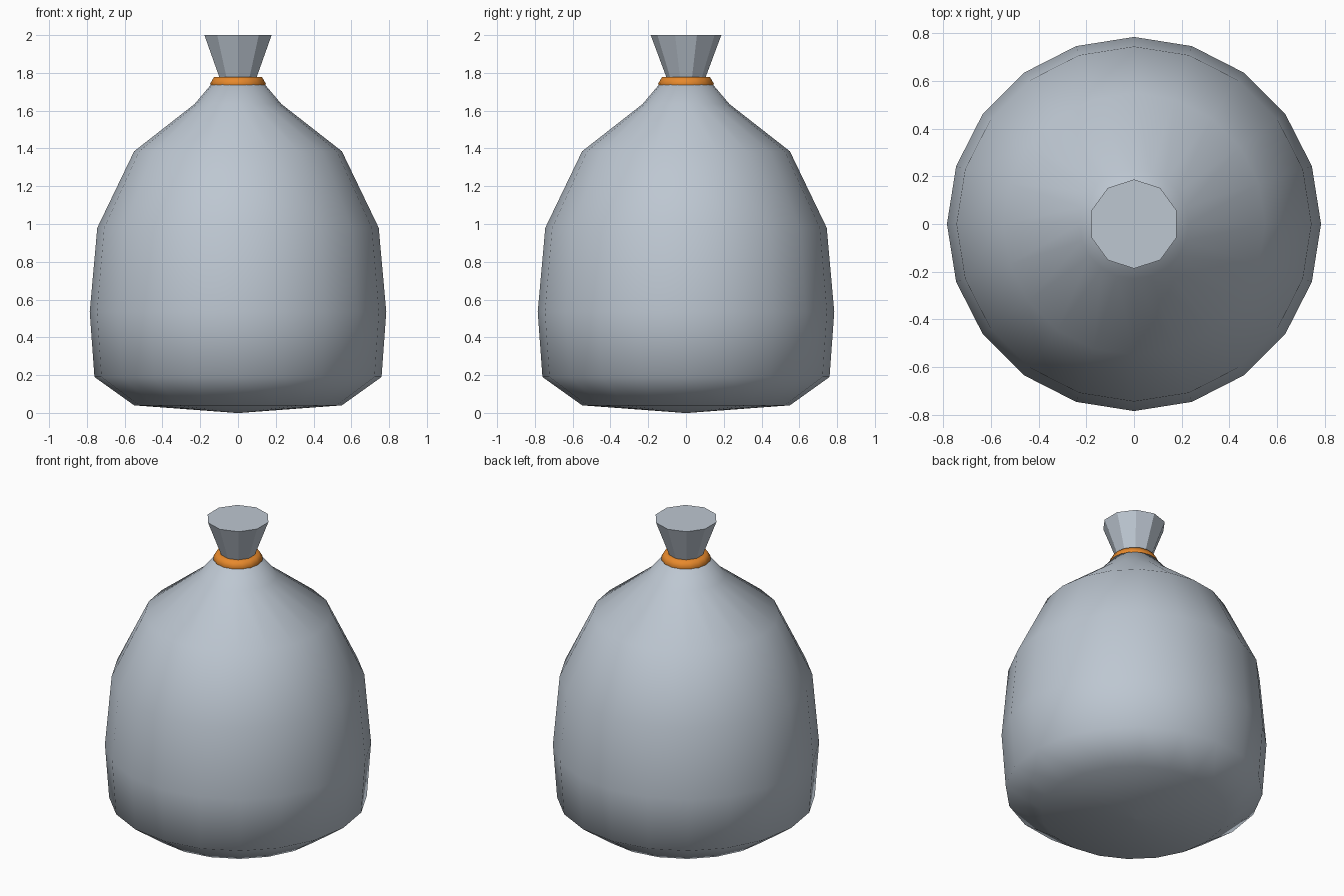
import bpy
import bmesh
from math import sin, cos, tau

cube = bpy.data.objects.get("Cube")
if cube:
    bpy.data.objects.remove(cube, do_unlink=True)


def make_material(name, color):
    mat = bpy.data.materials.new(name)
    mat.use_nodes = True
    mat.diffuse_color = (*color, 1)
    mat.node_tree.nodes["Principled BSDF"].inputs["Base Color"].default_value = (*color, 1)
    return mat


def lathe(name, profile, sides, mat, smooth, ring=False):
    """Turn a (radius, height) profile about z; cap its ends, or join them as a ring."""
    bm = bmesh.new()
    loops = [[bm.verts.new((r * sin(tau * i / sides), r * cos(tau * i / sides), z))
              for i in range(sides)] for r, z in profile]
    pairs = list(zip(loops, loops[1:]))
    if ring:
        pairs.append((loops[-1], loops[0]))
    else:
        bm.faces.new(loops[0])
        bm.faces.new(loops[-1])
    for low, high in pairs:
        for i in range(sides):
            j = (i + 1) % sides
            bm.faces.new((low[i], low[j], high[j], high[i]))
    bmesh.ops.recalc_face_normals(bm, faces=bm.faces)
    for face in bm.faces:
        face.smooth = smooth
    mesh = bpy.data.meshes.new(name)
    bm.to_mesh(mesh)
    bm.free()
    mesh.materials.append(mat)
    obj = bpy.data.objects.new(name, mesh)
    bpy.context.collection.objects.link(obj)
    return obj


grey = make_material("pale grey cloth", (0.51, 0.57, 0.64))
orange = make_material("orange tie", (0.80, 0.25, 0.025))

# Rounded sack body, narrowing to the neck
lathe("sack_body", [(0.013, 0), (0.55, 0.04), (0.76, 0.19), (0.785, 0.535),
                    (0.745, 0.98), (0.55, 1.385), (0.23, 1.635), (0.12, 1.765)],
      20, grey, True)

# Gathered end of the sack, a flared faceted cone
lathe("gathered_top", [(0.09, 1.74), (0.187, 2.0)], 10, grey, False)

# Tie around the neck, a six-sided section turned into a ring
section = [(0.106 + 0.042 * cos(tau * k / 6), 1.742 + 0.042 * sin(tau * k / 6))
           for k in range(6)]
lathe("neck_tie", section, 16, orange, True, ring=True)
